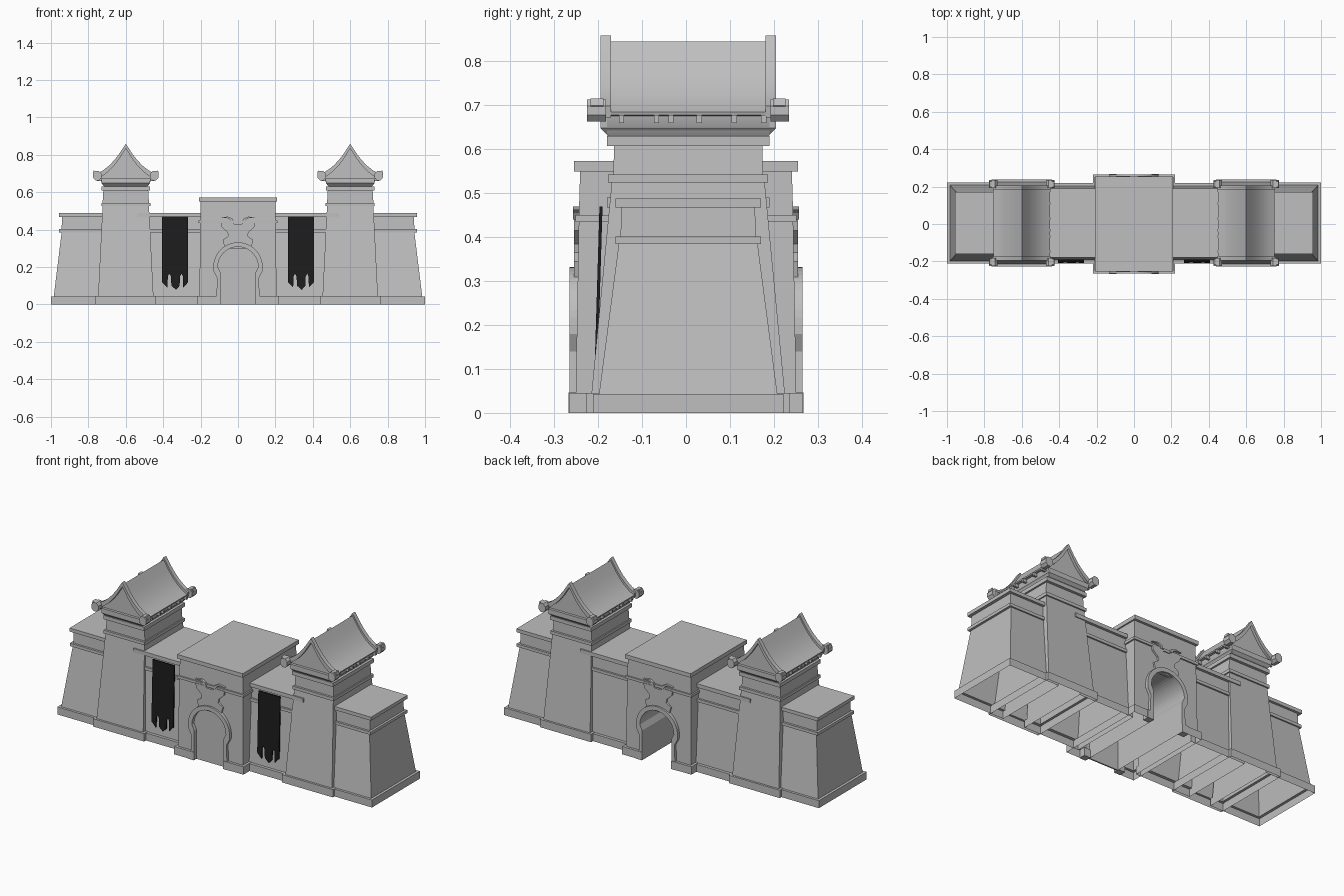
import bpy, bmesh, math

cube = bpy.data.objects.get("Cube")
if cube:
    bpy.data.objects.remove(cube, do_unlink=True)


def material(name, value):
    m = bpy.data.materials.new(name)
    m.use_nodes = True
    col = (value, value, value, 1)
    m.diffuse_color = col
    m.node_tree.nodes["Principled BSDF"].inputs["Base Color"].default_value = col
    return m


STONE = material("grey stone", 0.52)
CLOTH = material("black cloth", 0.012)
YC = 0.005  # depth centre of the towers and walls


def finish(name, bm, mat=STONE, smooth=False):
    bmesh.ops.recalc_face_normals(bm, faces=bm.faces)
    mesh = bpy.data.meshes.new(name)
    bm.to_mesh(mesh)
    bm.free()
    mesh.materials.append(mat)
    ob = bpy.data.objects.new(name, mesh)
    bpy.context.collection.objects.link(ob)
    if smooth:
        bpy.ops.object.select_all(action='DESELECT')
        ob.select_set(True)
        bpy.context.view_layer.objects.active = ob
        bpy.ops.object.shade_smooth_by_angle(angle=math.radians(30))
    return ob


def loft(name, rows, s=1, yc=YC, bottom=False):
    """Stack of rectangles (x0, x1, half depth, z) joined into one block."""
    bm = bmesh.new()
    rings = [[bm.verts.new((s * x, yc + y, z)) for x, y in
              ((x0, -h), (x1, -h), (x1, h), (x0, h))] for x0, x1, h, z in rows]
    for a, b in zip(rings, rings[1:]):
        for i in range(4):
            j = (i + 1) % 4
            bm.faces.new((a[i], a[j], b[j], b[i]))
    bm.faces.new(rings[-1])
    if bottom:
        bm.faces.new(rings[0])
    return finish(name, bm)


def prism(name, pts, y0, y1, mat=STONE, smooth=False):
    """Outline in x and z, extruded in depth."""
    bm = bmesh.new()
    a = [bm.verts.new((x, y0, z)) for x, z in pts]
    b = [bm.verts.new((x, y1, z)) for x, z in pts]
    bm.faces.new(a)
    bm.faces.new(b[::-1])
    for i in range(len(pts)):
        j = (i + 1) % len(pts)
        bm.faces.new((a[i], b[i], b[j], a[j]))
    return finish(name, bm, mat, smooth)


def box(name, x0, x1, y0, y1, z0, z1):
    return prism(name, [(x0, z0), (x1, z0), (x1, z1), (x0, z1)], y0, y1)


def mirrored(half, cx=0):
    """Full outline from its right half, listed bottom to top or top to bottom."""
    return ([(cx + x, z) for x, z in half]
            + [(cx - x, z) for x, z in reversed(half) if x > 0.0001])


def arc(r, cz, n=12):
    return [(r * math.cos(t), cz + r * math.sin(t))
            for t in (math.pi / 2 * i / n for i in range(n + 1))]


# Gatehouse with the arched passage cut through
gate = loft("gatehouse", [(-x, x, h, z) for x, h, z in (
    (.22, .265, 0), (.22, .265, .045), (.206, .251, .045), (.202, .244, .435),
    (.21, .252, .435), (.21, .252, .45), (.202, .244, .45), (.2, .241, .55),
    (.208, .255, .55), (.208, .255, .573))], yc=0, bottom=True)
opening = [(.093, -.1), (.093, .17)] + arc(.108, .2)
cutter = prism("passage_cutter", mirrored(opening), -.5, .5)
cutter.hide_render = True
mod = gate.modifiers.new("passage", 'BOOLEAN')
mod.operation = 'DIFFERENCE'
mod.solver = 'EXACT'
mod.object = cutter
dg = bpy.context.evaluated_depsgraph_get()
gate_mesh = bpy.data.meshes.new_from_object(gate.evaluated_get(dg))
gate.modifiers.clear()
gate.data = gate_mesh
bpy.data.objects.remove(cutter, do_unlink=True)
bm = bmesh.new()
bm.from_mesh(gate_mesh)
under = [f for f in bm.faces if f.calc_center_median().z < 0.001]
bmesh.ops.delete(bm, geom=under, context='FACES_ONLY')
bm.to_mesh(gate_mesh)
bm.free()

# Closed gate leaf at the front of the passage
door = [(.1, 0), (.1, .17)] + arc(.112, .2)
prism("gate_leaf", mirrored(door), -.244, -.236)

# Arch surrounds, feet and carved crests on both faces
outer = [(.115, .04), (.112, .14), (.132, .18)] + arc(.132, .2)
inner = [(.093, .04), (.093, .17)] + arc(.108, .2)
crest = [(.07, .30), (.082, .345), (.052, .365), (.056, .385),
         (.088, .415), (.092, .44), (.03, .44), (.02, .43), (0, .43)]
volute = [(.022, .44), (.03, .458), (.055, .47), (.095, .462),
          (.06, .462), (.045, .455), (.035, .44)]
for side, f in (("front", -1), ("back", 1)):
    ring = mirrored(outer) + mirrored(inner)[::-1]
    prism(side + "_arch_surround", ring, f * .238, f * .265)
    prism(side + "_crest", mirrored(crest), f * .238, f * .255)
    for s in (-1, 1):
        prism(side + "_volute", [(s * x, z) for x, z in volute],
              f * .238, f * .257)
        box(side + "_arch_foot", s * .093, s * .133, f * .23, f * .268, 0, .046)

# Roof profiles: concave slope from ridge to eave
slope = [(0, .845), (.015, .822), (.035, .79), (.06, .757),
         (.088, .727), (.118, .703), (.15, .685)]
roof_half = slope + [(.148, .678), (.135, .676), (.13, .65), (.118, .632)]
board_half = ([(x * 1.03, z + .014) for x, z in slope]
              + [(x, z - .012) for x, z in reversed(slope)])
knob = [(math.cos(t), math.sin(t)) for t in
        (math.pi / 4 * i + math.pi / 8 for i in range(8))]
banner = [(.069, .47), (.069, .118), (.043, .09), (.041, .15), (.034, .165),
          (.026, .15), (.024, .1), (.005, .078), (-.02, .1), (-.023, .15),
          (-.031, .165), (-.039, .15), (-.041, .09), (-.069, .118), (-.069, .47)]

for s, side in ((1, "left"), (-1, "right")):
    cx = s * .6

    # End bastion
    loft(side + "_bastion", [(.68, x, h, z) for x, h, z in (
        (1.0, .217, 0), (1.0, .217, .043), (.985, .203, .043), (.943, .158, .385),
        (.956, .166, .385), (.956, .166, .402), (.943, .154, .402),
        (.941, .152, .468), (.958, .166, .468), (.958, .166, .488))], s)

    # Curtain wall between tower and gatehouse
    loft(side + "_curtain_wall", [(.19, .54, h, z) for h, z in (
        (.215, 0), (.215, .043), (.198, .043), (.174, .385), (.183, .385),
        (.183, .402), (.172, .402), (.17, .468), (.185, .468), (.185, .49))], s)

    # Tapered watchtower
    loft(side + "_tower", [(.6 - x, .6 + x, h, z) for x, h, z in (
        (.162, .232, 0), (.162, .232, .045), (.148, .22, .045), (.124, .174, .525),
        (.131, .182, .525), (.131, .182, .543), (.124, .17, .543),
        (.12, .169, .608), (.13, .185, .608), (.13, .185, .63))], s)

    # Roof body, with the eave flaring out from the tower top
    roof = prism(side + "_roof", mirrored(roof_half, cx), YC - .185, YC + .185,
                 smooth=True)
    loft(side + "_eave", [(.6 - x, .6 + x, h, z) for x, h, z in (
        (.112, .18, .628), (.13, .2, .648), (.132, .2, .676))], s, bottom=True)

    # Gable boards with curled ends
    for f in (-1, 1):
        prism(side + "_gable_board", mirrored(board_half, cx),
              YC + f * .176, YC + f * .2, smooth=True)
        for e in (-1, 1):
            curl = [(cx + e * .152 + .024 * x, .688 + .027 * z) for x, z in knob]
            prism(side + "_gable_curl", curl, YC + f * .187, YC + f * .23)
            tip = [(cx + e * x, z) for x, z in
                   ((.135, .69), (.16, .68), (.176, .7), (.172, .716), (.155, .71))]
            prism(side + "_curl_tip", tip, YC + f * .193, YC + f * .222)

    # Rafter ends under the eaves
    for e in (-1, 1):
        for y in (-.147, -.067, -.034, .03, .11, .177):
            box(side + "_rafter_end", cx + e * .12, cx + e * .154,
                y - .006, y + .006, .66, .678)

    # Ragged hanging banner on the front
    prism(side + "_banner", [(s * .336 + x, z) for x, z in banner],
          -.197, -.19, CLOTH)
    bpy.context.object.select_set(False)
    cloth = bpy.context.collection.objects[-1]
    for v in cloth.data.vertices:  # lean against the sloping wall
        v.co.y -= .03 * (.47 - v.co.z)
